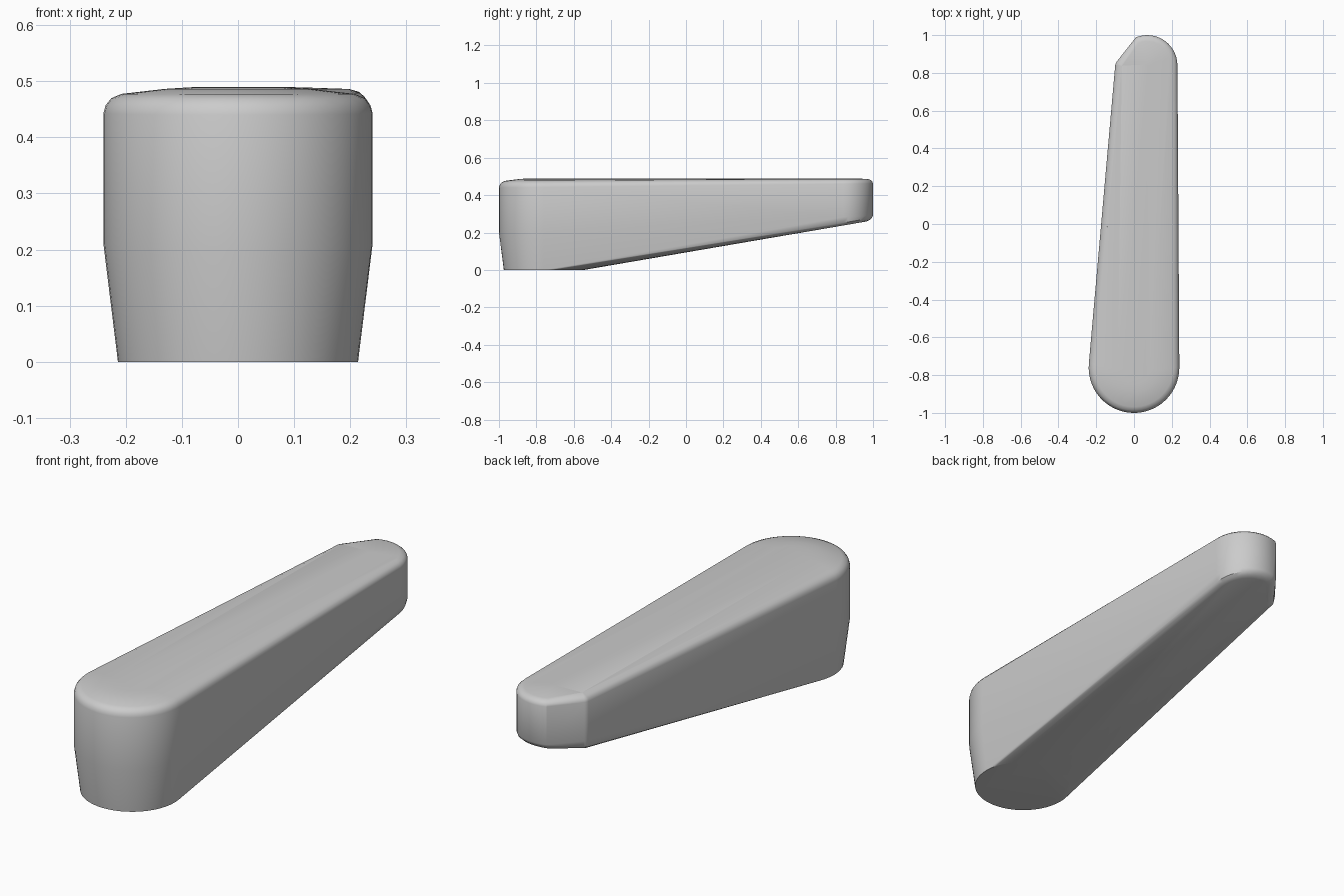
import bpy, bmesh
from math import sin, cos, radians

if "Cube" in bpy.data.objects:
    bpy.data.objects.remove(bpy.data.objects["Cube"])

FRONT_Y = -0.76


def arc(cx, cy, r, a0, a1, n):
    """Points along a plan-view arc, angles in degrees."""
    return [(cx + r * cos(radians(a0 + (a1 - a0) * i / n)),
             cy + r * sin(radians(a0 + (a1 - a0) * i / n))) for i in range(n + 1)]


def back_outline(d):
    return (arc(0.07, 0.84, 0.16 - d, 0, 112, 12)
            + arc(-0.06, 0.835, 0.04 - min(d, 0.035), 140, 180, 4))


def front_outline(d):
    return arc(0, FRONT_Y, 0.24 - d, 175, 360, 28)


bm = bmesh.new()


def ring(d, z_front, z_back):
    """Plan outline inset by d, its height sloping from front to back."""
    for x, y in front_outline(d) + back_outline(d):
        t = (y + 1) / 2
        bm.verts.new((x, y, z_front + (z_back - z_front) * t))


# Side wall and rounded, slightly domed top
ring(0.0, 0.20, 0.29)
ring(0.0, 0.44, 0.462)
ring(0.004, 0.455, 0.473)
ring(0.014, 0.468, 0.482)
ring(0.032, 0.476, 0.487)
ring(0.11, 0.486, 0.489)
ring(0.155, 0.489, 0.490)

# Soft lower edge at the raised back end, following the sloped underside
for d, lift in ((0.006, 0.014), (0.018, 0.005), (0.035, 0.0)):
    for x, y in back_outline(d):
        bm.verts.new((x, y, (y + 0.545) * 0.1715 + lift))

# Round flat foot
for x, y in arc(0, FRONT_Y, 0.214, 0, 360 - 360 / 48, 47):
    bm.verts.new((x, y, 0))

# The handle is fully convex, so wrap the rings in a skin
res = bmesh.ops.convex_hull(bm, input=bm.verts[:])
loose = [v for v in bm.verts if not v.link_faces]
bmesh.ops.delete(bm, geom=loose, context='VERTS')
bmesh.ops.dissolve_limit(bm, angle_limit=radians(0.3), verts=bm.verts[:], edges=bm.edges[:])
bmesh.ops.recalc_face_normals(bm, faces=bm.faces[:])

mesh = bpy.data.meshes.new("lever_handle")
bm.to_mesh(mesh)
bm.free()
handle = bpy.data.objects.new("lever_handle", mesh)
bpy.context.collection.objects.link(handle)
bpy.context.view_layer.objects.active = handle
handle.select_set(True)
bpy.ops.object.shade_smooth_by_angle(angle=radians(30))
